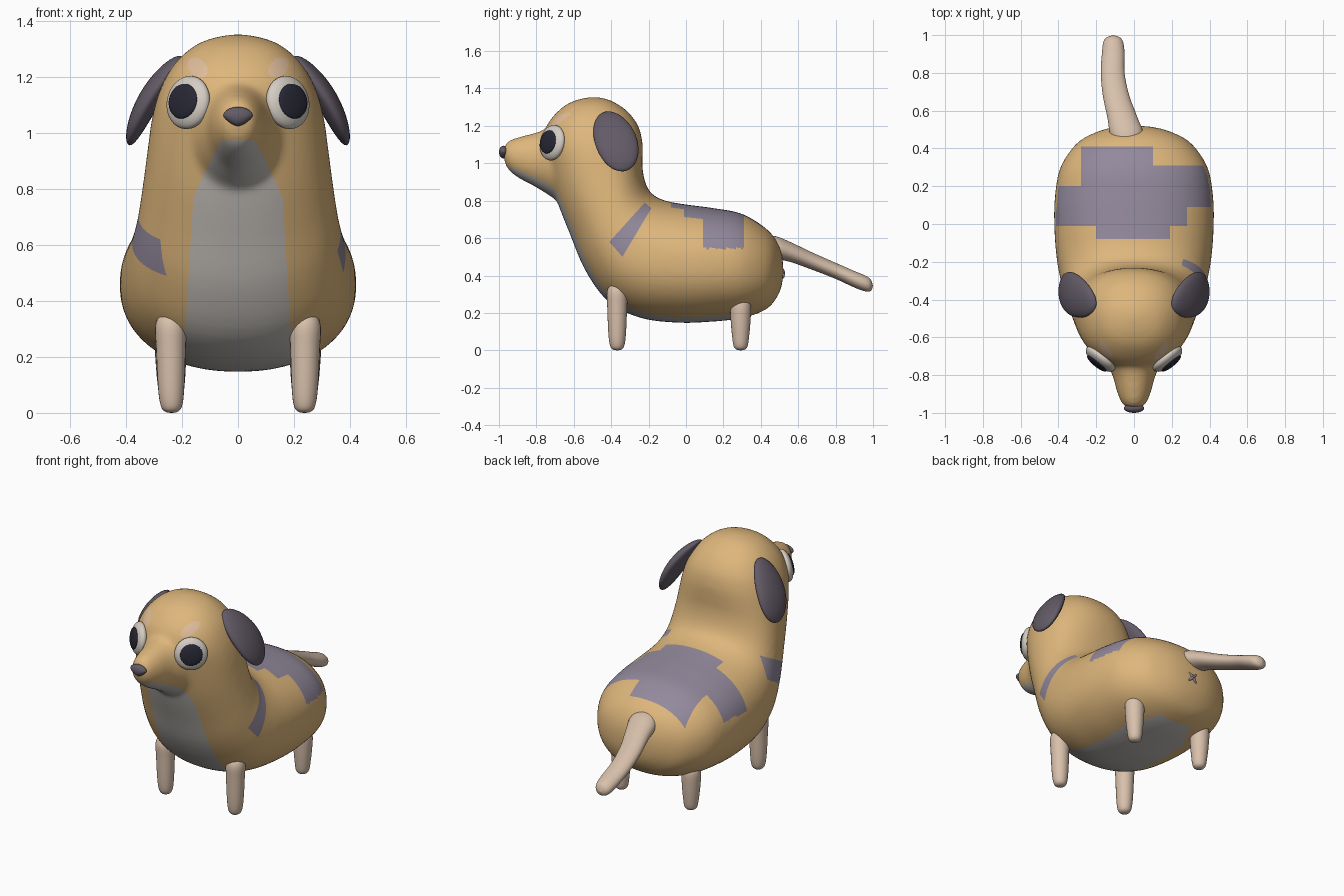
import bpy, bmesh, math
from mathutils import Vector, Matrix
from mathutils.bvhtree import BVHTree

if "Cube" in bpy.data.objects:
    bpy.data.objects.remove(bpy.data.objects["Cube"])


def material(name, rgb):
    m = bpy.data.materials.new(name)
    m.diffuse_color = (*rgb, 1)
    m.use_nodes = True
    m.node_tree.nodes["Principled BSDF"].inputs["Base Color"].default_value = m.diffuse_color
    return m


TAN = material("tan fur", (0.73, 0.47, 0.20))
GREY = material("pale belly", (0.54, 0.51, 0.48))
PURPLE = material("purple patch", (0.29, 0.25, 0.33))
BROW = material("brow spot", (0.74, 0.51, 0.33))
LIMB = material("pale limb", (0.69, 0.53, 0.41))
DARK = material("dark ear", (0.125, 0.105, 0.135))
WHITE = material("eye white", (0.66, 0.61, 0.55))
BLACK = material("pupil", (0.02, 0.021, 0.035))


def make_object(name, bm, *mats):
    bmesh.ops.recalc_face_normals(bm, faces=bm.faces[:])
    for f in bm.faces:
        f.smooth = True
    me = bpy.data.meshes.new(name)
    bm.to_mesh(me)
    bm.free()
    for m in mats:
        me.materials.append(m)
    ob = bpy.data.objects.new(name, me)
    bpy.context.collection.objects.link(ob)
    return ob


def spline(rows, steps):
    """Catmull-Rom interpolation through rows of numbers."""
    p = [rows[0]] + rows + [rows[-1]]
    out = []
    for i in range(1, len(p) - 2):
        for k in range(steps):
            t = k / steps
            out.append([0.5 * (2 * b + (c - a) * t + (2 * a - 5 * b + 4 * c - d) * t * t
                               + (3 * b - a - 3 * c + d) * t ** 3)
                        for a, b, c, d in zip(p[i - 1], p[i], p[i + 1], p[i + 2])])
    return out + [list(rows[-1])]


def loft(bm, rows, n=32, steps=4, e=2.0):
    """Rings from rows of (x centre, y1, z1, y2, z2, half width)."""
    rings = []
    for cx, y1, z1, y2, z2, w in spline(rows, steps):
        ring = []
        for i in range(n):
            a = 2 * math.pi * i / n
            c, s = (math.copysign(abs(v) ** (2 / e), v) for v in (math.cos(a), math.sin(a)))
            ring.append(bm.verts.new((cx + max(w, 0) * c,
                                      (y1 + y2) / 2 + s * (y1 - y2) / 2,
                                      (z1 + z2) / 2 + s * (z1 - z2) / 2)))
        rings.append(ring)
    for r, q in zip(rings, rings[1:]):
        for i in range(n):
            j = (i + 1) % n
            bm.faces.new((r[i], r[j], q[j], q[i]))
    bmesh.ops.remove_doubles(bm, verts=bm.verts[:], dist=1e-4)


def ellipsoid(name, centre, axes, mat, shape=None):
    """Sphere stretched along three axis vectors."""
    bm = bmesh.new()
    bmesh.ops.create_uvsphere(bm, u_segments=32, v_segments=20, radius=1)
    if shape:
        for v in bm.verts:
            v.co = shape(v.co)
    m = Matrix(axes).transposed()
    for v in bm.verts:
        v.co = m @ v.co + Vector(centre)
    return make_object(name, bm, mat)


# Body and muzzle: two lofts fused and smoothed
bm = bmesh.new()
loft(bm, [(0, *r) for r in (
    (0.52, 0.43, 0.52, 0.43, 0), (0.515, 0.50, 0.515, 0.36, 0.09),
    (0.49, 0.575, 0.49, 0.29, 0.19), (0.43, 0.65, 0.43, 0.22, 0.30),
    (0.30, 0.73, 0.30, 0.172, 0.39), (0.15, 0.76, 0.12, 0.152, 0.42),
    (0.0, 0.78, -0.05, 0.148, 0.422), (-0.11, 0.80, -0.25, 0.175, 0.41),
    (-0.18, 0.835, -0.42, 0.265, 0.387), (-0.215, 0.89, -0.54, 0.43, 0.362),
    (-0.232, 0.97, -0.62, 0.62, 0.342), (-0.232, 1.05, -0.69, 0.80, 0.325),
    (-0.234, 1.12, -0.74, 0.98, 0.308), (-0.255, 1.20, -0.765, 1.10, 0.28),
    (-0.31, 1.275, -0.74, 1.21, 0.23), (-0.38, 1.325, -0.66, 1.30, 0.155),
    (-0.44, 1.348, -0.58, 1.34, 0.075), (-0.50, 1.355, -0.50, 1.355, 0))], n=48, e=2.2)
loft(bm, [(0, y, t, y, b, w) for y, t, b, w in (
    (-0.98, 1.06, 1.06, 0), (-0.968, 1.10, 1.0, 0.045), (-0.94, 1.125, 0.953, 0.07),
    (-0.88, 1.145, 0.912, 0.093), (-0.80, 1.165, 0.87, 0.115), (-0.72, 1.19, 0.82, 0.155),
    (-0.62, 1.20, 0.76, 0.19), (-0.50, 1.12, 0.80, 0.16), (-0.45, 1.0, 1.0, 0))])
body = make_object("body", bm, TAN, GREY, PURPLE, BROW)
rem = body.modifiers.new("fuse", 'REMESH')
rem.mode = 'VOXEL'
rem.voxel_size = 0.013
smooth = body.modifiers.new("soften", 'SMOOTH')
smooth.factor = 0.5
smooth.iterations = 16
dg = bpy.context.evaluated_depsgraph_get()
bm = bmesh.new()
bm.from_mesh(bpy.data.meshes.new_from_object(body.evaluated_get(dg)))
body.modifiers.clear()
for f in bm.faces:
    f.material_index = 0
bm.normal_update()
skin = BVHTree.FromBMesh(bm)


def paint(poly, u, v, where, index):
    """Cut a convex outline, seen along one axis, into the skin and colour it."""
    area = sum(a[0] * b[1] - b[0] * a[1] for a, b in zip(poly, poly[1:] + poly[:1]))
    if area < 0:
        poly = poly[::-1]
    edges = list(zip(poly, poly[1:] + poly[:1]))
    lo = [min(p[k] for p in poly) - 0.03 for k in (0, 1)]
    hi = [max(p[k] for p in poly) + 0.03 for k in (0, 1)]

    def near():
        for f in bm.faces:
            c = f.calc_center_median()
            if lo[0] < c[u] < hi[0] and lo[1] < c[v] < hi[1] and where(c):
                yield f, c

    for a, b in edges:
        co, no = Vector((0, 0, 0)), Vector((0, 0, 0))
        co[u], co[v] = a
        no[u], no[v] = b[1] - a[1], a[0] - b[0]
        faces = [f for f, c in near()]
        geom = set(faces)
        for f in faces:
            geom.update(f.edges)
            geom.update(f.verts)
        bmesh.ops.bisect_plane(bm, geom=list(geom), dist=1e-4, plane_co=co, plane_no=no.normalized())
    for f, c in near():
        if all((b[0] - a[0]) * (c[v] - a[1]) - (b[1] - a[1]) * (c[u] - a[0]) >= 0 for a, b in edges):
            f.material_index = index


# Pale bib and belly
half = [(0.06, 0.975), (0.085, 0.93), (0.16, 0.77), (0.182, 0.4), (0.2, 0.1)]
paint(half + [(-x, z) for x, z in half[::-1]], 0, 2, lambda c: c.y < -0.3 and c.z < 0.99, 1)
half = [(0.2, -0.302), (0.2, 0.2), (0.11, 0.36)]
paint(half + [(-x, y) for x, y in half[::-1]], 0, 1, lambda c: c.z < 0.35, 1)
# Stepped saddle patch
for x0, x1, y0, y1 in ((-0.2, 0.19, -0.08, 0), (-0.45, 0.28, -0.01, 0.09), (-0.45, 0.45, 0.09, 0.2),
                       (-0.28, 0.45, 0.2, 0.31), (-0.28, 0.1, 0.31, 0.41)):
    paint([(x0, y0), (x1, y0), (x1, y1), (x0, y1)], 0, 1, lambda c: c.z > 0.545, 2)
# Shoulder patches
paint([(-0.22, 0.79), (-0.185, 0.76), (-0.34, 0.50), (-0.41, 0.58)], 1, 2, lambda c: c.x > 0.1, 2)
paint([(-0.27, 0.76), (-0.53, 0.62), (-0.50, 0.49), (-0.26, 0.63)], 1, 2, lambda c: c.x < -0.1, 2)
# Brow spots
for s in (-1, 1):
    spot = [(s * (0.145 + 0.035 * math.cos(k * math.pi / 6) + 0.012 * math.sin(k * math.pi / 6)),
             1.235 + 0.038 * math.sin(k * math.pi / 6)) for k in range(12)]
    paint(spot, 0, 2, lambda c: c.y < -0.5, 3)
for f in bm.faces:
    f.smooth = True
bm.to_mesh(body.data)
bm.free()

# Paired parts
for s, side in ((1, "right"), (-1, "left")):
    # Legs
    for name, y, top in (("front_leg", -0.368, 0.36), ("rear_leg", 0.292, 0.29)):
        bm = bmesh.new()
        loft(bm, [(s * x, y - r, z, y + r, z, r) for x, z, r in (
            (0.238, 0.0, 0), (0.238, 0.004, 0.022), (0.238, 0.025, 0.038), (0.239, 0.09, 0.047),
            (0.24, top - 0.13, 0.053), (0.241, top - 0.05, 0.055), (0.243, top - 0.01, 0.035),
            (0.243, top, 0))], n=24)
        make_object(f"{side}_{name}", bm, LIMB)
    # Ear: flattened drop hanging outwards
    n = Vector((0.85 * s, 0, 0.5)).normalized()
    l = Vector((0.18 * s, 0.11, -0.305)).normalized()
    w = n.cross(l).normalized()
    ellipsoid(f"{side}_ear", (0.305 * s, -0.378, 1.122), (w * 0.112, n * 0.04, l * 0.19), DARK,
              lambda c: Vector((c.x * (1 + 0.08 * c.z), c.y + 0.5 * (1 - c.z * c.z) - 0.25, c.z)))
    # Eye
    n = Vector((0.62 * s, -0.76, 0.15)).normalized()
    h = n.cross(Vector((0, 0, 1))).normalized()
    v = h.cross(n)
    hit = skin.ray_cast(Vector((0.178 * s, -2, 1.11)), Vector((0, 1, 0)))[0]
    ellipsoid(f"{side}_eye", hit, (h * 0.094, v * 0.096, n * 0.04), WHITE)
    ellipsoid(f"{side}_pupil", hit + n * 0.031, (h * 0.064, v * 0.063, n * 0.015), BLACK)

# Nose: rounded triangle
ellipsoid("nose", (0, -0.975, 1.06), ((0.052, 0, 0), (0, 0.025, 0), (0, 0, 0.034)), DARK,
          lambda c: Vector((c.x * (1.0 + 0.4 * min(c.z, 0.1)), c.y, c.z)))

# Tail
bm = bmesh.new()
loft(bm, [(x, y, z + h, y, z - h, w) for x, y, z, h, w in (
    (-0.035, 0.40, 0.56, 0, 0), (-0.04, 0.42, 0.56, 0.05, 0.06), (-0.04, 0.48, 0.55, 0.06, 0.088),
    (-0.06, 0.56, 0.525, 0.053, 0.08), (-0.095, 0.68, 0.475, 0.046, 0.07),
    (-0.113, 0.80, 0.425, 0.043, 0.063), (-0.11, 0.90, 0.38, 0.044, 0.06),
    (-0.11, 0.96, 0.357, 0.042, 0.053), (-0.11, 0.988, 0.348, 0.03, 0.035),
    (-0.11, 1.0, 0.345, 0, 0))])
make_object("tail", bm, LIMB)

# Crossed mark under the tail
for s, name in ((1, "first"), (-1, "second")):
    d = Vector((s, 0, 1)).normalized()
    ellipsoid(f"rear_mark_{name}", (0, 0.515, 0.41),
              (d * 0.04, Vector((0, 0.014, 0)), Vector((-s, 0, 1)).normalized() * 0.009), PURPLE)
